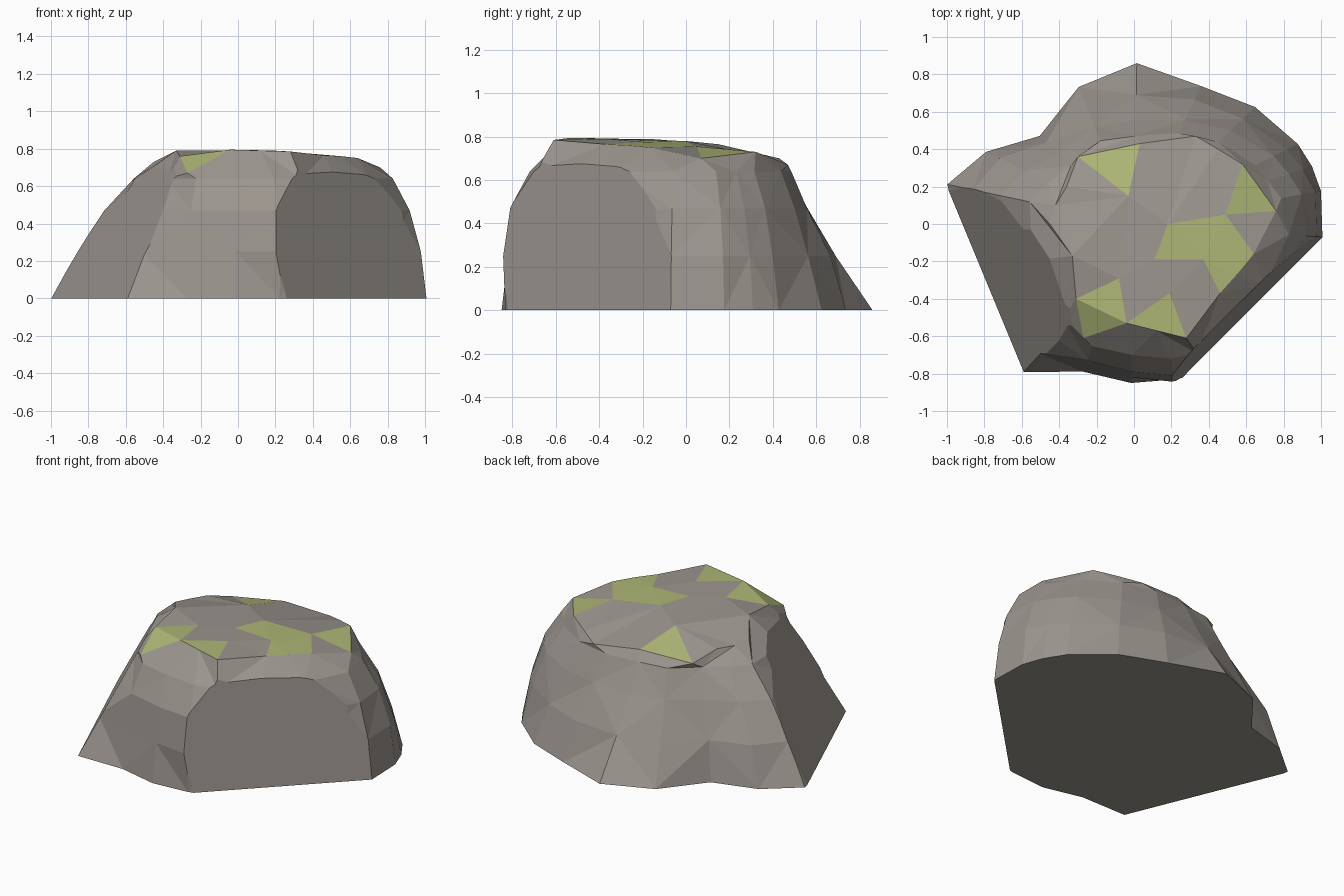
import bpy, bmesh
from math import radians, cos, sin
from mathutils import Vector
from mathutils.geometry import delaunay_2d_cdt

if "Cube" in bpy.data.objects:
    bpy.data.objects.remove(bpy.data.objects["Cube"])

# Outline of the boulder: radii at each angle, one list per height
angles = [-4, 10, 18, 26, 44, 64, 89, 112, 137, 154, 168, 200, 233, 251, 269, 285, 296, 315, 335]
rings = {
    0.00: [1.01, 1.015, 1.0, .975, .90, .82, .86, .79, .69, .88, 1.02, .95, .99, .835, .85, .86, .88, .82, .87],
    0.25: [.98, .985, .95, .91, .81, .74, .69, .67, .64, .80, .88, .80, .86, .80, .82, .875, .88, .80, .86],
    0.47: [.92, .91, .87, .83, .72, .62, .56, .56, .55, .65, .73, .68, .74, .77, .79, .84, .84, .78, .83],
    0.64: [.83, .80, .75, .72, .63, .54, .47, .48, .46, .51, .57, .58, .63, .69, .70, .745, .77, .74, .77],
}
# Rim of the plateau, and points inside it
rim = [(.64, -.16, .75), (.76, .07, .70), (.67, .195, .715), (.58, .32, .73), (.45, .40, .70),
       (.33, .47, .67), (.03, .43, .70), (-.30, .36, .67), (-.36, .20, .72), (-.42, .10, .72),
       (-.45, 0, .73), (-.33, -.17, .79), (-.31, -.40, .76), (-.27, -.61, .67), (-.04, -.53, .795),
       (.12, -.57, .79), (.28, -.61, .785), (.46, -.37, .765), (.55, -.27, .76)]
inner = [(-.03, .15, .765), (.49, .05, .755), (.18, 0, .78), (.37, -.19, .775),
         (.11, -.19, .785), (-.08, -.29, .79), (.19, -.37, .79)]
n = len(rim)
# Moss patches on the plateau, as indices into rim + inner
moss = [[6, 7, n], [1, 2, 3, n + 1], [17, 18, 0, n + 1, n + 2, n + 4, n + 3],
        [12, 13, 14, n + 5], [14, 15, 16, n + 6]]

bm = bmesh.new()
loops = [[bm.verts.new((r * cos(radians(a)), r * sin(radians(a)), z)) for a, r in zip(angles, radii)]
         for z, radii in rings.items()]
top = [bm.verts.new(p) for p in rim + inner]
loops.append(top[:n])

# Base and faceted sides
bm.faces.new(loops[0][::-1])
for k, (lo, hi) in enumerate(zip(loops, loops[1:])):
    for i in range(n):
        j = (i + 1) % n
        if (i + k) % 2:
            tris = (lo[i], lo[j], hi[j]), (lo[i], hi[j], hi[i])
        else:
            tris = (lo[i], lo[j], hi[i]), (lo[j], hi[j], hi[i])
        for t in tris:
            bm.faces.new(t)

# Plateau with its moss patches
flat = [Vector(p[:2]) for p in rim + inner]
_, _, faces, src_verts, _, src_faces = delaunay_2d_cdt(flat, [], [list(range(n))] + moss, 1, 1e-5)
for f, src in zip(faces, src_faces):
    face = bm.faces.new([top[src_verts[i][0]] for i in f])
    face.material_index = int(any(s > 0 for s in src))

# Two large broken-off flats: front left and front right
for co, no in (((-1, .2, 0), (-.925, -.383, .51)), ((1, -.08, 0), (1, -1, .14))):
    bmesh.ops.bisect_plane(bm, geom=bm.verts[:] + bm.edges[:] + bm.faces[:], dist=1e-4,
                           plane_co=co, plane_no=Vector(no).normalized(), clear_outer=True)
    bmesh.ops.holes_fill(bm, edges=[e for e in bm.edges if e.is_boundary], sides=0)
bmesh.ops.recalc_face_normals(bm, faces=bm.faces[:])

me = bpy.data.meshes.new("boulder")
for name, colour in (("stone", (.33, .30, .27, 1)), ("moss", (.42, .47, .18, 1))):
    mat = bpy.data.materials.new(name)
    mat.diffuse_color = colour
    mat.use_nodes = True
    mat.node_tree.nodes["Principled BSDF"].inputs["Base Color"].default_value = mat.diffuse_color
    me.materials.append(mat)
bm.to_mesh(me)
bm.free()
bpy.context.collection.objects.link(bpy.data.objects.new("boulder", me))
